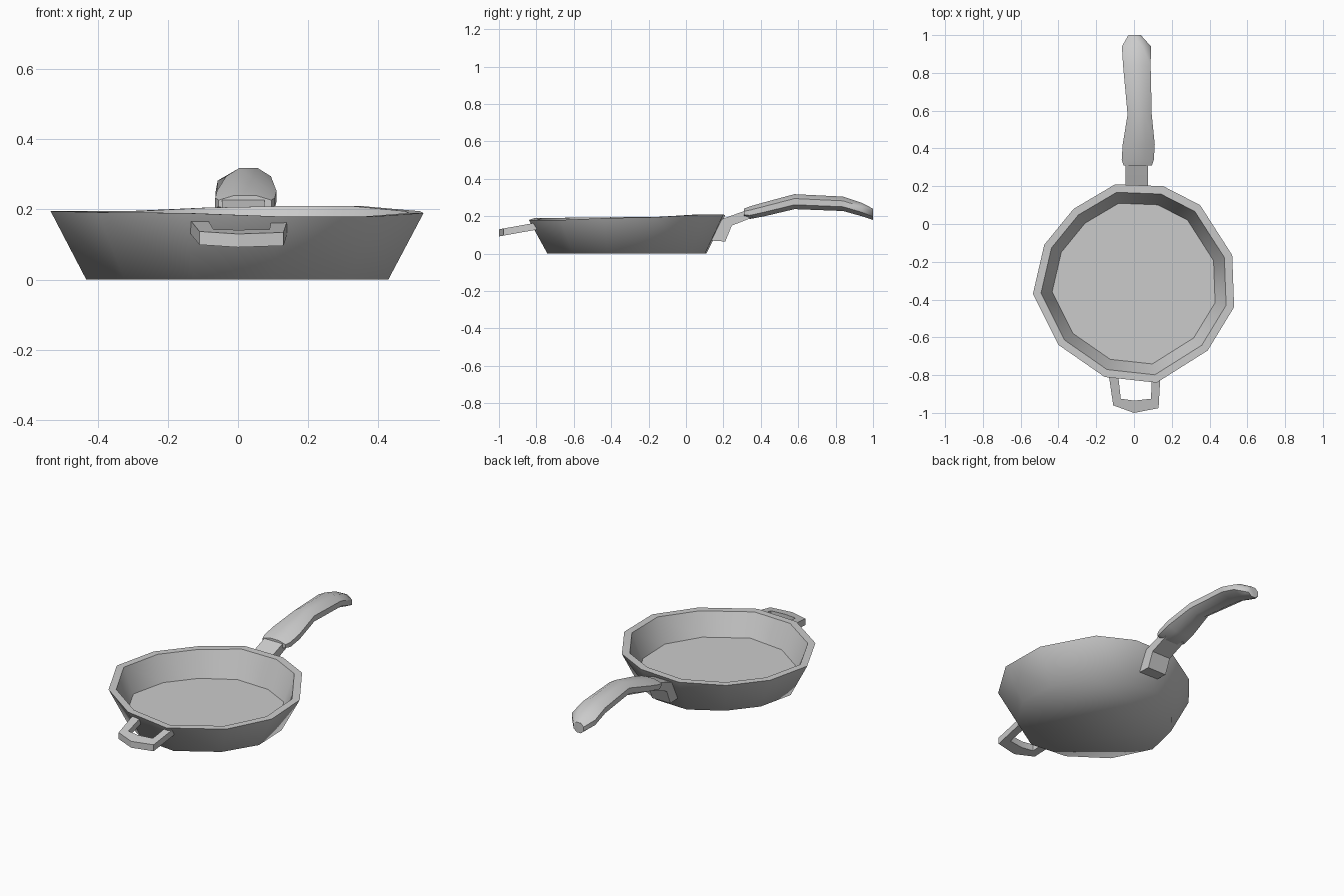
import bpy
import math
from math import radians
from mathutils import Vector

cube = bpy.data.objects.get("Cube")
if cube:
    bpy.data.objects.remove(cube, do_unlink=True)

metal = bpy.data.materials.new("grey metal")
metal.use_nodes = True
GREY = (0.6, 0.6, 0.6, 1)
metal.diffuse_color = GREY
metal.node_tree.nodes["Principled BSDF"].inputs["Base Color"].default_value = GREY


def make(name, verts, faces, angle):
    mesh = bpy.data.meshes.new(name)
    mesh.from_pydata(verts, [], faces)
    mesh.materials.append(metal)
    obj = bpy.data.objects.new(name, mesh)
    bpy.context.collection.objects.link(obj)
    bpy.ops.object.select_all(action="DESELECT")
    obj.select_set(True)
    bpy.context.view_layer.objects.active = obj
    bpy.ops.object.mode_set(mode="EDIT")
    bpy.ops.mesh.select_all(action="SELECT")
    bpy.ops.mesh.normals_make_consistent(inside=False)
    bpy.ops.object.mode_set(mode="OBJECT")
    bpy.ops.object.shade_smooth_by_angle(angle=radians(angle))
    return obj


def loft(name, rings, angle):
    """Join equal rings of points in order and cap both ends."""
    n = len(rings[0])
    verts = [p for ring in rings for p in ring]
    faces = [(r * n + i, r * n + (i + 1) % n,
              (r + 1) * n + (i + 1) % n, (r + 1) * n + i)
             for r in range(len(rings) - 1) for i in range(n)]
    faces += [tuple(range(n))[::-1], tuple(range(len(verts) - n, len(verts)))]
    return make(name, verts, faces, angle)


# Pan body: slightly uneven twelve-sided rim, scaled in for wall and floor
RIM = [(-.10, .21, .205), (.155, .20, .21), (.35, .10, .21), (.52, -.165, .195),
       (.53, -.44, .19), (.39, -.67, .18), (.12, -.84, .18), (-.155, -.81, .19),
       (-.40, -.64, .192), (-.535, -.37, .195), (-.475, -.11, .195), (-.32, .08, .195)]
CENTRE_Y = -.318


def pan_ring(scale, z=None):
    return [(x * scale, CENTRE_Y + (y - CENTRE_Y) * scale, h if z is None else z)
            for x, y, h in RIM]


loft("pan_body", [pan_ring(.81, 0), pan_ring(1), pan_ring(.92), pan_ring(.81, .05)], 65)

# Bent bracket between the pan wall and the grip
PROFILE = [(.13, .07), (.21, .065), (.245, .15), (.36, .195),
           (.36, .245), (.22, .195), (.17, .175)]
loft("handle_bracket", [[(x, y, z) for y, z in PROFILE] for x in (-.045, .075)], 30)

# Grip: rounded eight-sided sections (y, x centre, half width, bottom, top)
SECTIONS = [(.31, .02, .075, .195, .24), (.34, .02, .085, .185, .252),
            (.42, .025, .085, .2, .275), (.58, .03, .064, .238, .318),
            (.84, .015, .073, .228, .305), (.94, .013, .077, .2, .272),
            (1.0, .003, .033, .18, .24)]


def grip_ring(y, cx, half, low, high):
    mid, tall = (low + high) / 2, (high - low) / 2
    ring = []
    for k in range(8):
        a = math.pi * (k + .5) / 4
        c, s = math.cos(a), math.sin(a)
        ring.append((cx + half * c / .924, y, mid + tall * s / .924))
    return ring


loft("grip", [grip_ring(*s) for s in SECTIONS], 50)

# Front helper handle: a flat bar bent into a sloping loop
OUTER = [(-.135, -.79), (-.11, -.96), (0, -1.0), (.13, -.975), (.14, -.80)]
INNER = [(-.085, -.79), (-.07, -.925), (0, -.935), (.09, -.925), (.095, -.80)]


def slope(y):
    return .13 + (y + 1) * .18


bars = []
for (ox, oy), (ix, iy) in zip(OUTER, INNER):
    drop = .038
    bars.append([(ox, oy, slope(oy)), (ix, iy, slope(iy)),
                 (ix, iy, slope(iy) - drop), (ox, oy, slope(oy) - drop)])
loft("helper_handle", bars, 20)
